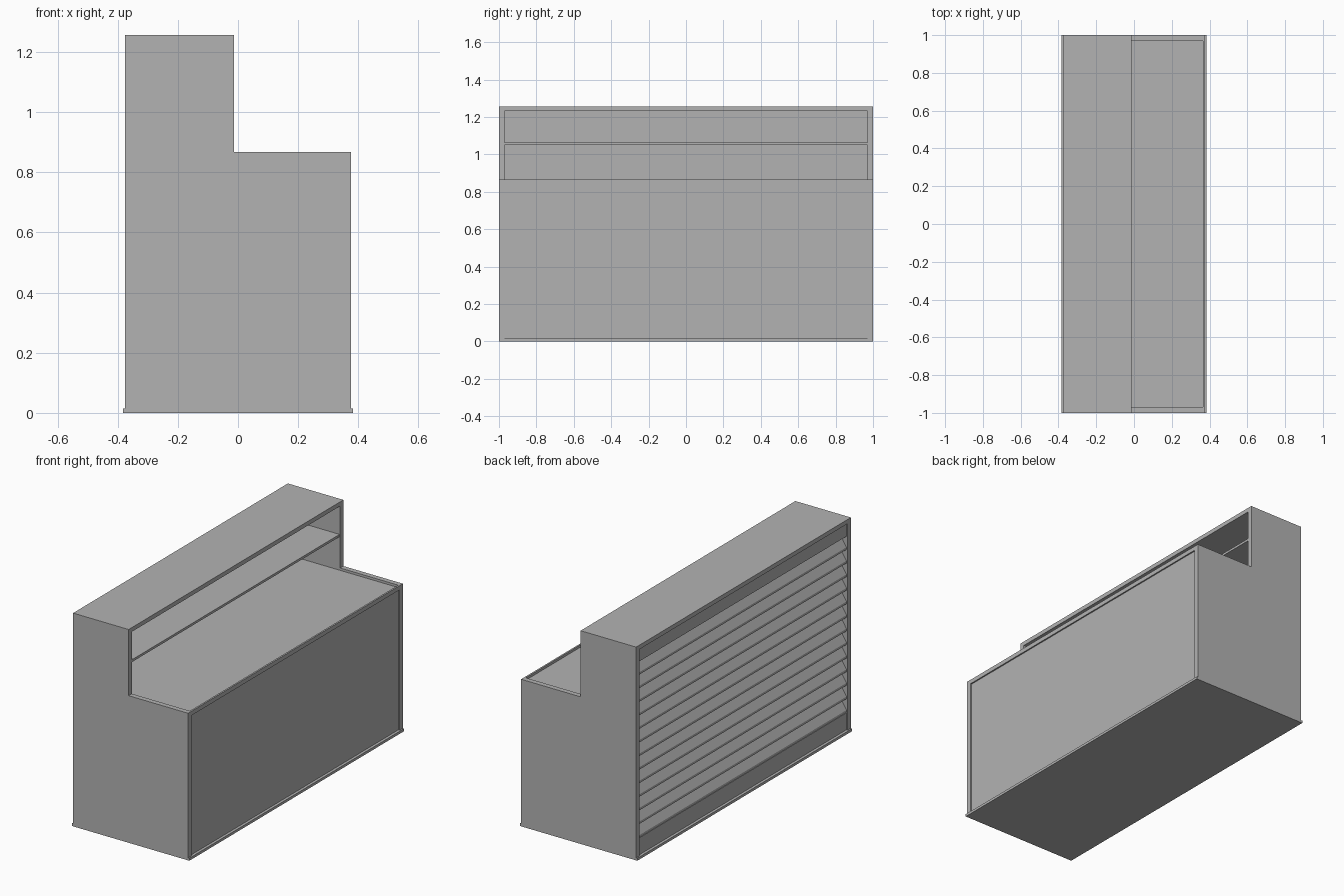
import bpy
import bmesh

cube = bpy.data.objects.get("Cube")
if cube:
    bpy.data.objects.remove(cube, do_unlink=True)

grey = bpy.data.materials.new("plain grey")
grey.use_nodes = True
colour = (0.45, 0.45, 0.45, 1)
grey.diffuse_color = colour
grey.node_tree.nodes["Principled BSDF"].inputs["Base Color"].default_value = colour

# Overall sizes
BACK, FRONT, STEP = -0.375, 0.375, -0.013
COUNTER, TOP, BASE = 0.867, 1.257, 0.015
INNER = 0.97
TRIM = 0.008


def prism(name, profile, y0, y1):
    """Extrude an (x, z) profile along y."""
    bm = bmesh.new()
    face = bm.faces.new([bm.verts.new((x, y0, z)) for x, z in profile])
    new = bmesh.ops.extrude_face_region(bm, geom=[face])["geom"]
    verts = [v for v in new if isinstance(v, bmesh.types.BMVert)]
    bmesh.ops.translate(bm, verts=verts, vec=(0, y1 - y0, 0))
    bmesh.ops.recalc_face_normals(bm, faces=bm.faces)
    mesh = bpy.data.meshes.new(name)
    bm.to_mesh(mesh)
    bm.free()
    mesh.materials.append(grey)
    obj = bpy.data.objects.new(name, mesh)
    bpy.context.collection.objects.link(obj)
    return obj


def board(name, x0, x1, z0, z1, y=INNER):
    return prism(name, [(x0, z0), (x1, z0), (x1, z1), (x0, z1)], -y, y)


# Plinth and stepped end walls
board("base_plate", -0.383, 0.383, 0, BASE, 1)
outline = [(BACK, BASE), (FRONT, BASE), (FRONT, COUNTER),
           (STEP, COUNTER), (STEP, TOP), (BACK, TOP)]
for name, side in (("front_end_wall", -1), ("back_end_wall", 1)):
    prism(name, outline, side * INNER, side)

# Counter side: recessed panel, top rail and sunken worktop
board("counter_panel", 0.345, FRONT - TRIM, BASE, COUNTER - 0.02)
board("counter_rail", FRONT - 0.01, FRONT, COUNTER - 0.025, COUNTER)
board("worktop", -0.32, FRONT - TRIM, COUNTER - 0.035, COUNTER - 0.014)

# Raised part: roof and shelf
board("roof", BACK, STEP, TOP - 0.025, TOP)
board("shelf", -0.32, STEP - 0.004, 1.05, 1.064)

# Louvred side: backing, plain bands and overlapping slats
LOW, HIGH, COUNT = 0.115, 1.155, 13
board("louvre_backing", -0.325, -0.31, BASE, TOP - 0.025)
board("lower_band", BACK + TRIM, -0.32, BASE, LOW)
board("upper_band", BACK + TRIM, -0.32, HIGH, TOP - 0.025)
pitch = (HIGH - LOW) / COUNT
for i in range(COUNT):
    z = LOW + i * pitch
    prism(f"slat_{i + 1}",
          [(-0.322, z + 0.022), (-0.367, z + 0.002), (-0.367, z + 0.016),
           (-0.326, z + pitch), (-0.322, z + pitch)], -INNER, INNER)
